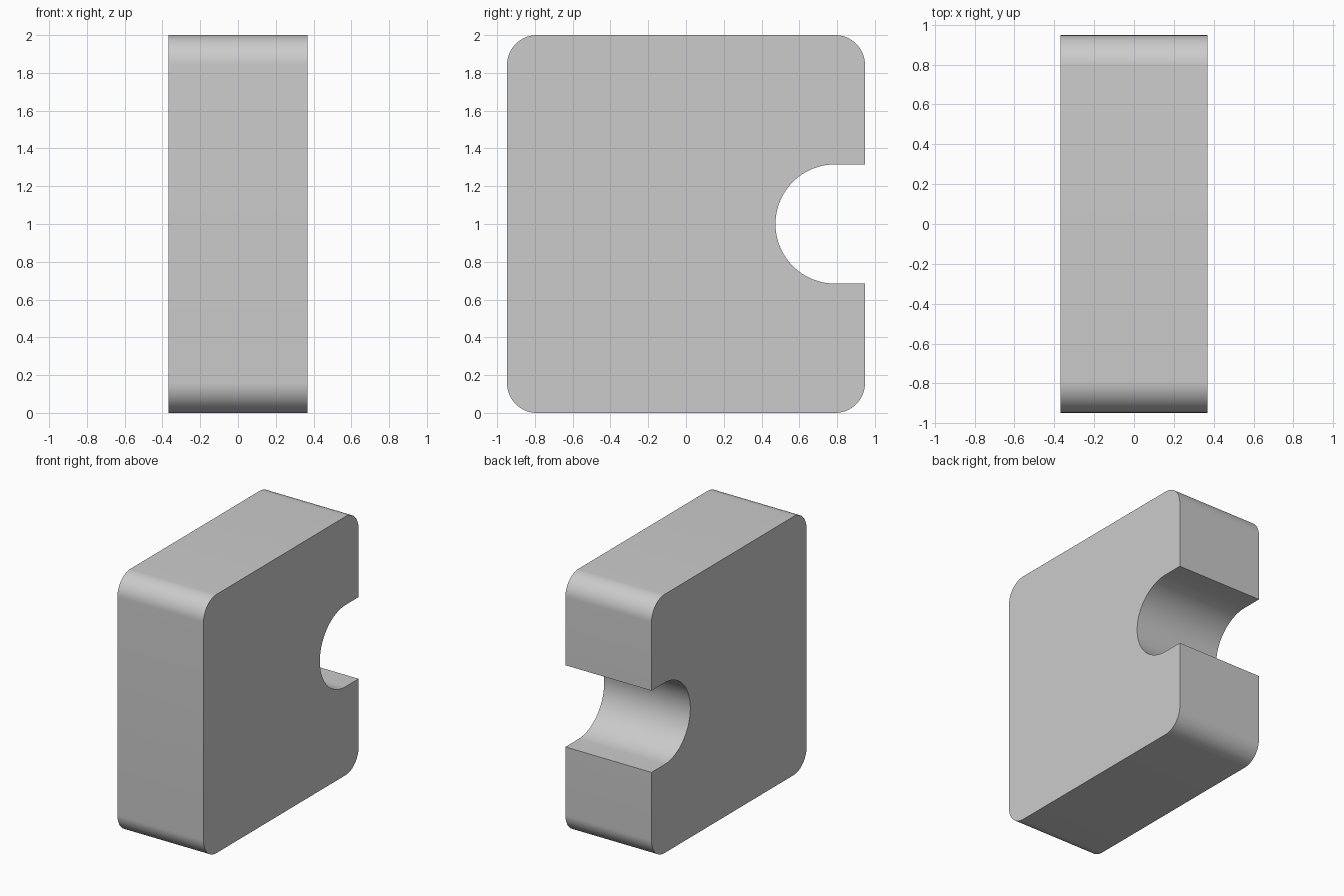
import bpy, bmesh
from math import sin, cos, radians

if "Cube" in bpy.data.objects:
    bpy.data.objects.remove(bpy.data.objects["Cube"])

U = 2 / 38                      # design unit: block is 14 x 36 x 38 units
HX, HY, H = 7 * U, 18 * U, 38 * U
R, NOTCH = 3 * U, 6 * U         # corner radius, notch radius


def arc(cy, cz, r, a0, a1, n):
    """Points of an arc in the YZ plane, angles in degrees."""
    angles = [radians(a0 + (a1 - a0) * i / n) for i in range(n + 1)]
    return [(cy + r * cos(a), cz + r * sin(a)) for a in angles]


# Side profile: four rounded corners and a round-ended slot in the back edge
cy = HY - R
profile = arc(-cy, R, R, 180, 270, 16) + arc(cy, R, R, 270, 360, 16)
profile += [(HY, H / 2 - NOTCH)]
profile += arc(cy, H / 2, NOTCH, 270, 90, 48)
profile += [(HY, H / 2 + NOTCH)]
profile += arc(cy, H - R, R, 0, 90, 16) + arc(-cy, H - R, R, 90, 180, 16)

# Extrude the profile across the width
bm = bmesh.new()
face = bm.faces.new([bm.verts.new((-HX, y, z)) for y, z in profile])
geom = bmesh.ops.extrude_face_region(bm, geom=[face])["geom"]
verts = [g for g in geom if isinstance(g, bmesh.types.BMVert)]
bmesh.ops.translate(bm, verts=verts, vec=(2 * HX, 0, 0))
bmesh.ops.recalc_face_normals(bm, faces=bm.faces)

mesh = bpy.data.meshes.new("notched_block")
bm.to_mesh(mesh)
bm.free()
block = bpy.data.objects.new("notched_block", mesh)
bpy.context.collection.objects.link(block)

# Smooth the curves, keep the edges sharp
bpy.context.view_layer.objects.active = block
block.select_set(True)
bpy.ops.object.shade_smooth_by_angle(angle=radians(30))
